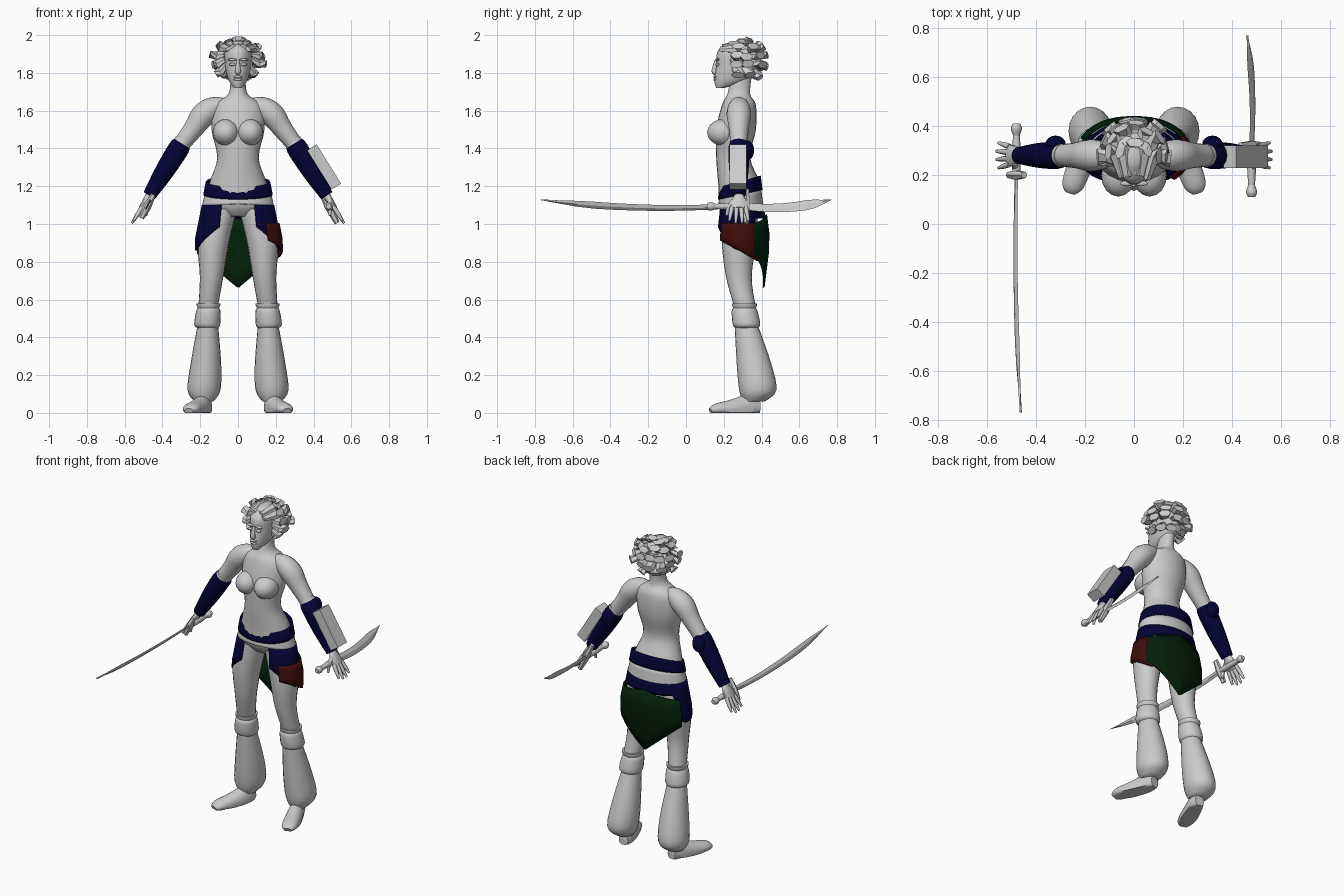
import bpy, bmesh, math, random
from mathutils import Vector
from math import sin, cos, radians

if "Cube" in bpy.data.objects:
    bpy.data.objects.remove(bpy.data.objects["Cube"])
random.seed(4)
Y, Z = Vector((0, 1, 0)), Vector((0, 0, 1))


def material(name, red, green, blue):
    mat = bpy.data.materials.new(name)
    mat.use_nodes = True
    mat.diffuse_color = (red, green, blue, 1)
    mat.node_tree.nodes["Principled BSDF"].inputs["Base Color"].default_value = mat.diffuse_color
    return mat


GREY = material("pale grey", .6, .6, .6)
NAVY = material("navy cloth", .001, .001, .036)
RED = material("dark red cloth", .05, .004, .003)
GREEN = material("dark green cloth", .001, .014, .003)


def finish(name, bm, mat, smooth=True):
    """Turn a bmesh into an object with smooth or flat faces."""
    bmesh.ops.recalc_face_normals(bm, faces=bm.faces)
    mesh = bpy.data.meshes.new(name)
    bm.to_mesh(mesh)
    bm.free()
    mesh.materials.append(mat)
    if smooth:
        mesh.shade_smooth()
        mesh.set_sharp_from_angle(angle=radians(50))
    ob = bpy.data.objects.new(name, mesh)
    bpy.context.collection.objects.link(ob)
    return ob


def spline(values, steps):
    """Pass a smooth curve through numbers or vectors."""
    result = []
    last = len(values) - 1
    for i in range(last):
        a, b, c, d = (values[min(max(i + k, 0), last)] for k in (-1, 0, 1, 2))
        for k in range(steps):
            t = k / steps
            result.append(b + (c - a) * (t / 2) + (a * 2 - b * 5 + c * 4 - d) * (t * t / 2)
                          + ((b - c) * 3 + d - a) * (t ** 3 / 2))
    return result + [values[last]]


def tube(name, path, widths, mat=GREY, depths=None, flat=1, sides=16, ref=Y,
         level=False, steps=4, smooth=True):
    """Skin rings along a path; depth lies along ref, level keeps rings horizontal."""
    centres = spline([Vector(p) for p in path], steps)
    depths = spline(depths or [w * flat for w in widths], steps)
    widths = spline(widths, steps)
    bm = bmesh.new()
    rings = []
    for i, centre in enumerate(centres):
        ahead = centres[min(i + 1, len(centres) - 1)] - centres[max(i - 1, 0)]
        along = Z if level else ahead.normalized()
        v = (ref - along * ref.dot(along)).normalized()
        u = v.cross(along)
        turns = [math.tau * k / sides for k in range(sides)]
        corners = [centre + u * widths[i] * cos(a) + v * depths[i] * sin(a) for a in turns]
        rings.append([bm.verts.new((p.x, p.y, max(p.z, 0))) for p in corners])
    for a, b in zip(rings, rings[1:]):
        for k in range(sides):
            bm.faces.new((a[k - 1], a[k], b[k], b[k - 1]))
    bm.faces.new(rings[0])
    bm.faces.new(rings[-1])
    finish(name, bm, mat, smooth)


def ball(name, place, size, mat=GREY):
    bm = bmesh.new()
    bmesh.ops.create_uvsphere(bm, u_segments=16, v_segments=10, radius=1)
    bmesh.ops.scale(bm, vec=size, verts=bm.verts)
    bmesh.ops.translate(bm, vec=place, verts=bm.verts)
    finish(name, bm, mat)


def body(name, *rows):
    """Level loft on the centre line from (height, half width, front, back)."""
    tube(name, [(0, (front + back) / 2, z) for z, half, front, back in rows],
         [half for z, half, front, back in rows], sides=24, level=True,
         depths=[(back - front) / 2 for z, half, front, back in rows])


def cloth(name, start, end, top, bottom, mat, gap=0.0):
    """Cloth wrapped on the hips; angle 0 is front, 90 is the left side."""
    columns, rows = 40, 4
    bm = bmesh.new()
    grid = []
    for i in range(columns + 1):
        angle = radians(start + (end - start) * i / columns)
        column = []
        for k in range(rows + 1):
            z = bottom(angle) + (top(angle) - bottom(angle)) * k / rows
            wide = min(.22, .22 - (z - .92) / 5)
            deep = wide * .62 - max(0, .9 - z) / 8
            column.append(bm.verts.new(((wide + gap) * sin(angle), .29 - (deep + gap) * cos(angle), z)))
        grid.append(column)
    for a, b in zip(grid, grid[1:]):
        for k in range(rows):
            bm.faces.new((a[k], b[k], b[k + 1], a[k + 1]))
    bmesh.ops.remove_doubles(bm, verts=bm.verts, dist=.0001)
    thickness = finish(name, bm, mat).modifiers.new("thickness", "SOLIDIFY")
    thickness.thickness = .01
    thickness.offset = 0


# Torso, neck and head
body("torso", (1.04, .08, .22, .37), (1.1, .17, .18, .39), (1.22, .15, .17, .39), (1.35, .11, .16, .34),
     (1.5, .14, .16, .37), (1.63, .13, .19, .37), (1.69, .05, .22, .34), (1.8, .04, .24, .35))
body("head", (1.72, .02, .16, .2), (1.76, .05, .15, .33), (1.84, .07, .16, .39),
     (1.92, .07, .17, .39), (1.97, .02, .24, .32))
tube("nose", [(0, .16, 1.87), (0, .15, 1.81), (0, .16, 1.8)], [.007, .015, .012], sides=8)
for lip, height in (("upper_lip", 1.78), ("lower_lip", 1.765)):
    ball(lip, (0, .155, height), (.024, .01, .007))

# Thick swept-back locks of hair in five layers
for layer in range(5):
    rise = radians(70 - 28 * layer)
    count = round(3 + 5 * cos(rise))
    spread = radians(60 + 40 * cos(rise))
    for i in range(count):
        azimuth = spread * (2 * i / (count - 1) - 1) + random.uniform(-.1, .1)
        lift = rise + random.uniform(-.1, .1)
        out = Vector((sin(azimuth) * cos(lift) * .9, cos(azimuth) * cos(lift), sin(lift) * .75))
        centre = Vector((0, .285, 1.865))
        root = centre + out * .08 + Z * .02 - Y * (.1 if layer < 2 else .03)
        tip = centre + out * random.uniform(.145, .175)
        tube("hair_lock", [root, centre + out * .125, tip], [.018, .032, .036], flat=.6, sides=6,
             ref=out + Z * .2, steps=1, smooth=False)

# Limbs, built once for each side
for side, name in ((1, "left"), (-1, "right")):
    def place(x, y, z):
        return Vector((side * x, y, z))

    ball(f"{name}_bust", place(.064, .198, 1.485), (.07, .086, .07))
    ball(f"{name}_eye", place(.03, .166, 1.845), (.017, .009, .008))
    ball(f"{name}_brow", place(.03, .166, 1.87), (.026, .011, .007))
    ball(f"{name}_ear", place(.07, .27, 1.84), (.008, .02, .03))

    # Arm, bracer and elbow pad
    shoulder, elbow, wrist = place(.18, .28, 1.58), place(.32, .28, 1.39), place(.47, .28, 1.15)
    forearm = (wrist - elbow).normalized()
    tube(f"{name}_arm", [place(.05, .28, 1.63), place(.12, .28, 1.62), shoulder, shoulder.lerp(elbow, .4),
                         elbow, wrist], [.03, .055, .065, .053, .042, .024])
    tube(f"{name}_arm_cuff", [elbow - forearm * .06, elbow], [.046, .05], steps=1)
    tube(f"{name}_bracer", [elbow.lerp(wrist, part) for part in (-.15, 0, .5, 1)],
         [.049, .056, .05, .035], NAVY)
    ball(f"{name}_elbow_pad", elbow + Y * .045, (.042, .036, .052), NAVY)

    # Hand with spread fingers
    knuckles = wrist + forearm * .08
    tube(f"{name}_palm", [wrist, wrist.lerp(knuckles, .5), knuckles], [.02, .018, .014],
         depths=[.026, .042, .044], sides=10)
    for finger in (-1.5, -.5, .5, 1.5):
        base = knuckles + Y * finger * .024 - forearm * .01
        reach = forearm * (.11 - abs(finger) * .015) + Y * finger * .01
        tube(f"{name}_finger", [base, base + reach / 2, base + reach], [.012, .011, .006], sides=8)
    base = wrist - Y * .03 + forearm * .03
    tube(f"{name}_thumb", [base, base - Y * .025 - Z * .04, base - Y * .035 - Z * .08],
         [.013, .012, .007], sides=8)

    # Leg, knee cuff, baggy trouser and shoe
    knee = place(.157, .31, .57)
    tube(f"{name}_thigh", [place(.09, .29, 1.08), place(.13, .28, .9), place(.14, .28, .72), knee],
         [.085, .082, .062, .052], flat=1.1, sides=20, level=True)
    tube(f"{name}_knee_rim", [knee + Z * .01, knee, knee - Z * .02], [.064, .064, .054],
         flat=1.05, level=True, steps=1)
    tube(f"{name}_knee_cuff", [knee - Z * .01, knee - Z * .03, place(.163, .32, .47), place(.16, .32, .45)],
         [.052, .064, .069, .056], flat=1.06, sides=20, level=True)
    tube(f"{name}_trouser", [place(.16, .32, .46), place(.17, .36, .26), place(.18, .38, .12), place(.18, .36, .06)],
         [.055, .081, .087, .05], flat=1.13, sides=20, level=True)
    tube(f"{name}_shoe", [place(.17, .39, .03), place(.18, .34, .03), place(.22, .24, .02), place(.25, .16, .02),
                          place(.26, .13, .01)], [.03, .043, .05, .045, .025],
         depths=[.035, .068, .05, .03, .015], ref=Z)

    # Curved sword: the left one points back, the long right one points forward
    heading, pommel, length, wide, guard = (1, .11, .66, .03, .1) if side > 0 else (-1, .41, 1.18, .021, .07)
    edge = place(.45, 0, -.89)

    def reach_to(distance):
        return place(.48, pommel + heading * distance, 1.093)

    hilt = .21
    tube(f"{name}_sword_pommel", [reach_to(d) for d in (0, .02, .05)], [.014, .023, .013], sides=8, ref=Z)
    tube(f"{name}_sword_grip", [reach_to(d) for d in (.04, .12, hilt)], [.013, .018, .016], sides=8, ref=Z)
    tube(f"{name}_sword_guard", [reach_to(hilt) + edge * guard * k for k in (-1, 0, 1)],
         [.014, .022, .014], sides=6, steps=1, smooth=False)
    blade = [k / 10 for k in range(11)]
    tube(f"{name}_sword_blade",
         [reach_to(hilt + (length - hilt) * f) + edge * (.06 * f - .1 * f * f) for f in blade],
         [.005 for f in blade], depths=[wide * min(.7 + .4 * f, .03 + 4 * (1 - f)) for f in blade],
         sides=4, ref=edge, steps=1, smooth=False)

    # Slab strapped to the left forearm only
    if side > 0:
        bm = bmesh.new()
        bmesh.ops.create_cube(bm, size=1)
        across = Y.cross(forearm)
        middle = place(.456, .275, 1.302)
        for v in bm.verts:
            v.co = middle + forearm * v.co.z * .245 + Y * v.co.y * .092 + across * v.co.x * .06
        finish("forearm_slab", bm, GREY, False)


# Belt, sash and skirt panels
def skirt_hem(angle):
    """Opens upward at the front and stops above the back panel."""
    front, back = max(0, cos(angle)), max(0, -cos(angle) - .35)
    return .86 + .16 * front ** 2 + .17 * min(1, back * 4)


cloth("belt", 0, 360, lambda a: 1.225 - .03 * cos(a), lambda a: 1.155 - .025 * cos(a), NAVY, .006)
cloth("sash", 0, 360, lambda a: 1.165 - .02 * cos(a), lambda a: 1.085 + .02 * cos(a), GREY)
cloth("skirt", 28, 332, lambda a: 1.1, skirt_hem, NAVY, .003)
cloth("red_panel", 44, 130, lambda a: 1.005, lambda a: .855 + .08 * cos(a), RED, .012)
cloth("green_panel", 118, 246, lambda a: 1.05 - .05 * abs(sin(a)), lambda a: .66 + .2 * abs(sin(a)), GREEN, .014)
